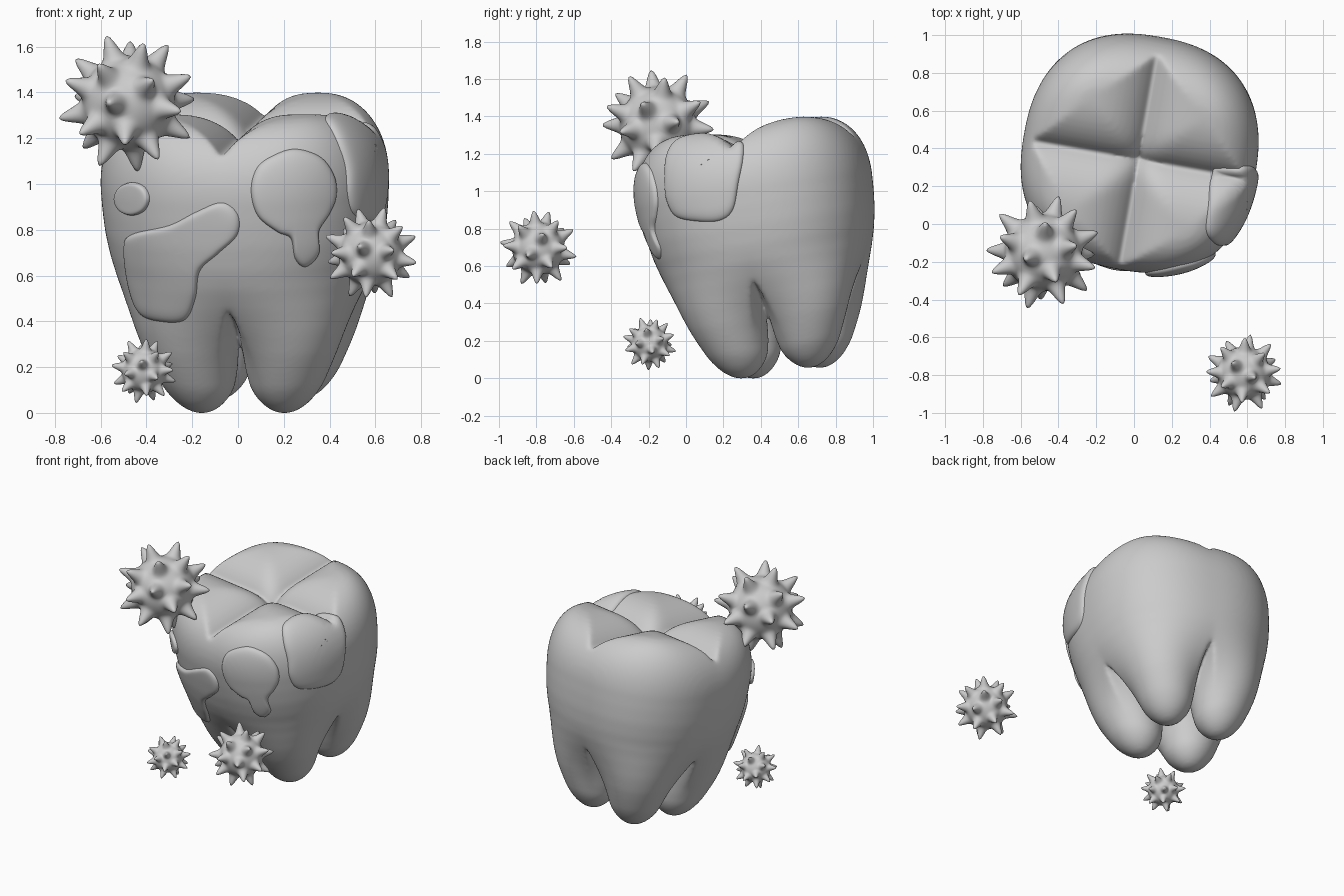
import bpy, bmesh, math
from mathutils import Vector, Matrix
from mathutils.bvhtree import BVHTree

if "Cube" in bpy.data.objects:
    bpy.data.objects.remove(bpy.data.objects["Cube"])


def add_object(name, bm):
    bmesh.ops.recalc_face_normals(bm, faces=bm.faces[:])
    me = bpy.data.meshes.new(name)
    bm.to_mesh(me)
    bm.free()
    me.shade_smooth()
    ob = bpy.data.objects.new(name, me)
    bpy.context.collection.objects.link(ob)
    return ob


def smoothstep(a, b, x):
    t = min(1, max(0, (x - a) / (b - a)))
    return t * t * (3 - 2 * t)


# Tooth: four lobes (cusp + root), each lofted upward
# height, outer half width, gap to the middle plane
TABLE = [(0, .305, .06), (.1, .34, .04), (.2, .39, .02), (.3, .44, .01), (.4, .485, 0),
         (.5, .525, -.015), (.6, .56, -.03), (.7, .588, -.045), (.8, .607, -.05),
         (.9, .617, -.05), (1, .622, -.05), (1.4, .622, -.05)]
TOP, SHOULDER, CAP, APEX = 1.335, 1.0, .14, .31


def widths(z):
    for (a, e0, g0), (b, e1, g1) in zip(TABLE, TABLE[1:]):
        if z <= b:
            t = (z - a) / (b - a)
            return e0 + (e1 - e0) * t, g0 + (g1 - g0) * t


def lobe_section(z, n=72):
    e, g = widths(z)
    c, rad = (e + g) / 2, (e - g) / 2
    w = smoothstep(.15, .68, z)
    cap = math.sqrt(max(0, 1 - (1 - z / CAP) ** 2)) if z < CAP else 1
    dome = max(0, 1 - max(0, (z - SHOULDER) / (TOP - SHOULDER)) ** 2.2) ** (1 / 2.2)
    pts = []
    for i in range(n):
        a = 2 * math.pi * i / n
        dx, dy = math.cos(a), math.sin(a)
        lo, hi = 0, 1
        for _ in range(18):
            t = (lo + hi) / 2
            u, v = c + t * dx, c + t * dy
            outer = (abs(u) / e) ** 2.4 + (abs(v) / e) ** 2.4
            inner = (max(0, -t * dx) / rad) ** 6 + (max(0, -t * dy) / rad) ** 6
            if outer < 1 and inner < 1:
                lo = t
            else:
                hi = t
        r = (rad + (lo - rad) * w) * cap
        u, v = c + r * dx, c + r * dy
        pts.append((APEX + (u - APEX) * dome, APEX + (v - APEX) * dome))
    return pts


levels = [CAP * (1 - math.cos(math.pi / 2 * i / 8)) for i in range(1, 8)]
levels += [CAP + (SHOULDER - CAP) * i / 28 for i in range(29)]
levels += [SHOULDER + (TOP - SHOULDER) * math.sin(math.pi / 2 * i / 14) for i in range(1, 14)]
sections = [(z, lobe_section(z)) for z in levels]
bm = bmesh.new()
for sx in (1, -1):
    for sy in (1, -1):
        part = bmesh.new()
        rings = [[part.verts.new((sx * u, sy * v, z)) for u, v in s] for z, s in sections]
        n = len(rings[0])
        for a, b in zip(rings, rings[1:]):
            for i in range(n):
                j = (i + 1) % n
                part.faces.new((a[i], a[j], b[j], b[i]))
        for ring, z in ((rings[0], 0), (rings[-1], TOP)):
            mid = sum((v.co for v in ring), Vector()) / n
            tip = part.verts.new((mid.x, mid.y, z))
            for i in range(n):
                part.faces.new((ring[i], ring[(i + 1) % n], tip))
        bmesh.ops.recalc_face_normals(part, faces=part.faces[:])
        tmp = bpy.data.meshes.new("lobe")
        part.to_mesh(tmp)
        part.free()
        bm.from_mesh(tmp)
        bpy.data.meshes.remove(tmp)
tooth = add_object("tooth", bm)

# Fuse the lobes, then lean and turn the tooth and drop it on the ground
rm = tooth.modifiers.new("fuse", 'REMESH')
rm.mode = 'VOXEL'
rm.voxel_size = .014
sm = tooth.modifiers.new("soften", 'SMOOTH')
sm.factor, sm.iterations = .5, 8
deps = bpy.context.evaluated_depsgraph_get()
fused = bpy.data.meshes.new_from_object(tooth.evaluated_get(deps))
tooth.modifiers.clear()
tooth.data = fused
fused.transform(Matrix.Translation((.03, .37, 1)) @ Matrix.Rotation(math.radians(-10), 4, 'Z')
                @ Matrix.Rotation(math.radians(9), 4, 'X') @ Matrix.Translation((0, 0, -1)))
fused.transform(Matrix.Translation((0, 0, -min(v.co.z for v in fused.vertices))))
fused.shade_smooth()
bvh = BVHTree.FromPolygons([v.co.copy() for v in fused.vertices],
                           [tuple(p.vertices) for p in fused.polygons])


# Decay patches: smooth outlines filled with rings and laid on the tooth
def patch(name, outline, centre, project, steps=8, rows=18):
    pts = [Vector(p) for p in outline]
    centre, m, loop = Vector(centre), len(pts), []
    for i in range(m):
        p0, p1, p2, p3 = (pts[(i + k) % m] for k in (-1, 0, 1, 2))
        for s in range(steps):
            t = s / steps
            loop.append(.5 * (2 * p1 + (p2 - p0) * t + (2 * p0 - 5 * p1 + 4 * p2 - p3) * t * t
                              + (3 * p1 - p0 - 3 * p2 + p3) * t ** 3))
    bm = bmesh.new()

    def place(p, f):
        co, no = project(p)
        return bm.verts.new(co + no * (-.012 + .034 * max(0, 1 - f ** 14) ** .5))

    mid, last = place(centre, 0), None
    for r in range(1, rows + 1):
        f = math.sin(math.pi / 2 * r / rows)
        ring = [place(centre.lerp(p, f), f) for p in loop]
        for i in range(len(ring)):
            j = (i + 1) % len(ring)
            if last:
                bm.faces.new((last[i], last[j], ring[j], ring[i]))
            else:
                bm.faces.new((mid, ring[j], ring[i]))
        last = ring
    return add_object(name, bm)


def from_front(p):
    co, no, _, _ = bvh.ray_cast(Vector((p[0], -3, p[1])), Vector((0, 1, 0)))
    return co, no


def nearest(p):
    co, no, _, _ = bvh.find_nearest(p)
    return co, no


patch("front_decay_drip",
      [(.25, 1.155), (.36, 1.12), (.42, 1.04), (.43, .95), (.4, .87), (.352, .79), (.352, .69),
       (.295, .635), (.25, .67), (.23, .76), (.17, .79), (.085, .86), (.055, .97), (.08, 1.07),
       (.15, 1.125)], (.27, .91), from_front)
patch("front_decay_large",
      [(-.5, .72), (-.465, .78), (-.3, .82), (-.18, .88), (-.07, .92), (0, .87), (0, .78), (-.08, .7),
       (-.165, .62), (-.185, .5), (-.23, .405), (-.33, .395), (-.43, .43), (-.48, .55)],
      (-.28, .7), from_front)
patch("front_decay_small",
      [(-.46 + .075 * math.cos(k * math.pi / 4), .935 + .073 * math.sin(k * math.pi / 4))
       for k in range(8)], (-.46, .935), from_front)
patch("side_decay",
      [(.42, .28, 1.25), (.39, .1, 1.29), (.38, -.04, 1.28), (.43, -.11, 1.2), (.48, -.13, 1.08),
       (.49, -.12, .95), (.53, -.08, .86), (.58, .05, .835), (.62, .18, .84), (.65, .25, .9),
       (.66, .28, 1.05), (.65, .3, 1.17), (.56, .31, 1.25)], (.72, .07, 1.2), nearest)


# Germs: spheres with evenly spread rounded spikes
def germ(name, centre, radius, turn):
    count, spikes = 26, []
    for i in range(count):
        y = 1 - 2 * (i + .5) / count
        r, a = math.sqrt(1 - y * y), i * math.pi * (3 - math.sqrt(5))
        spikes.append(Vector((r * math.cos(a), y, r * math.sin(a))))
    bm = bmesh.new()
    bmesh.ops.create_icosphere(bm, subdivisions=6, radius=1)
    spin = Matrix.Rotation(turn, 3, 'Y')
    for v in bm.verts:
        d = v.co.normalized()
        ang = math.acos(max(-1, min(1, max(d.dot(s) for s in spikes))))
        h = 1 + .52 * math.exp(-(ang / .145) ** 1.7)
        v.co = spin @ (d * (h * radius / 1.52)) + Vector(centre)
    return add_object(name, bm)


germ("large_germ", (-.48, -.15, 1.355), .31, .3)
germ("medium_germ", (.58, -.79, .695), .212, .9)
germ("small_germ", (-.41, -.195, .185), .147, 1.6)
